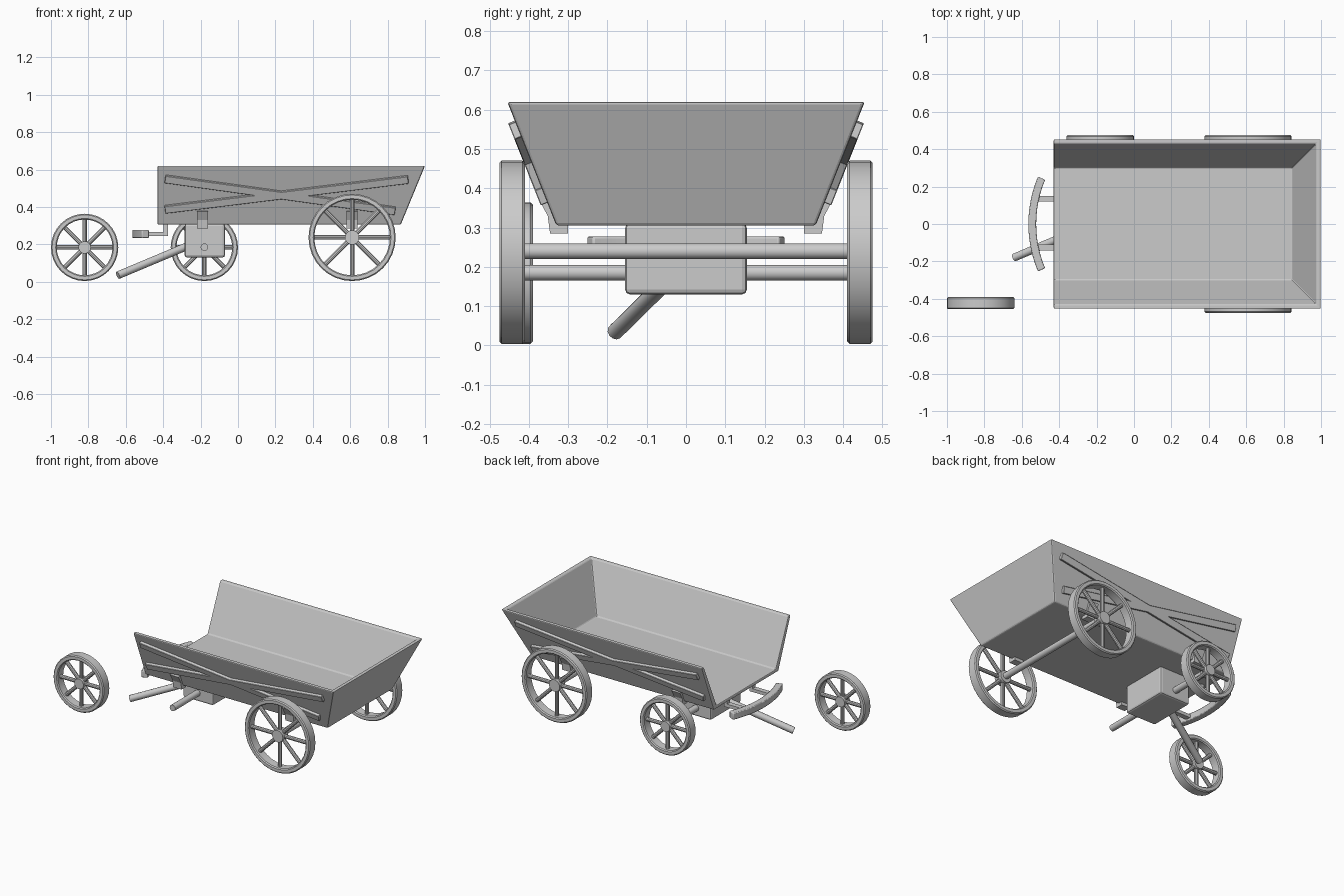
import bpy, bmesh, math
from mathutils import Vector, Matrix

if "Cube" in bpy.data.objects:
    bpy.data.objects.remove(bpy.data.objects["Cube"])


def make(name, verts, faces, bevel=0.0, segs=2):
    me = bpy.data.meshes.new(name)
    bm = bmesh.new()
    vs = [bm.verts.new(v) for v in verts]
    for f in faces:
        bm.faces.new([vs[i] for i in f])
    bmesh.ops.recalc_face_normals(bm, faces=bm.faces[:])
    bm.to_mesh(me)
    bm.free()
    ob = bpy.data.objects.new(name, me)
    bpy.context.collection.objects.link(ob)
    if bevel:
        m = ob.modifiers.new("bevel", 'BEVEL')
        m.width, m.segments = bevel, segs
    return ob


def smooth(ob):
    bpy.ops.object.select_all(action='DESELECT')
    bpy.context.view_layer.objects.active = ob
    ob.select_set(True)
    bpy.ops.object.shade_smooth_by_angle(angle=math.radians(35))


BOX = [(0, 1, 3, 2), (4, 6, 7, 5), (0, 4, 5, 1), (2, 3, 7, 6), (0, 2, 6, 4), (1, 5, 7, 3)]


def box(name, lo, hi, bevel=0.006):
    return make(name, [(x, y, z) for x in (lo[0], hi[0]) for y in (lo[1], hi[1])
                       for z in (lo[2], hi[2])], BOX, bevel)


def rod(name, a, b, r, n=16, bevel=0.0):
    a, b = Vector(a), Vector(b)
    q = (b - a).to_track_quat('Z', 'Y')
    ring = [q @ Vector((r * math.cos(2 * math.pi * i / n), r * math.sin(2 * math.pi * i / n), 0))
            for i in range(n)]
    faces = [(i, (i + 1) % n, n + (i + 1) % n, n + i) for i in range(n)]
    faces += [tuple(range(n)), tuple(range(n, 2 * n))]
    ob = make(name, [a + p for p in ring] + [b + p for p in ring], faces)
    smooth(ob)
    return ob


def extrude(name, profile, to3d, lo, hi, bevel=0.0):
    n = len(profile)
    verts = [to3d(p, w) for w in (lo, hi) for p in profile]
    faces = [(i, (i + 1) % n, n + (i + 1) % n, n + i) for i in range(n)]
    return make(name, verts, faces + [tuple(range(n)), tuple(range(n, 2 * n))], bevel)


def wheel(name, x, y, r):
    # rim: chamfered rectangle turned around the axle
    w, t, c, n = 0.0325, 0.031, 0.006, 32
    prof = [(r - t, -w + c), (r - t + c, -w), (r - c, -w), (r, -w + c),
            (r, w - c), (r - c, w), (r - t + c, w), (r - t, w - c)]
    k = len(prof)
    verts = [(x + p * math.cos(2 * math.pi * i / n), y + h, r + 0.004 + p * math.sin(2 * math.pi * i / n))
             for i in range(n) for p, h in prof]
    faces = [(i * k + j, i * k + (j + 1) % k, (i + 1) % n * k + (j + 1) % k, (i + 1) % n * k + j)
             for i in range(n) for j in range(k)]
    smooth(make(name + "_rim", verts, faces))
    z = r + 0.004
    hub = r * 0.1 + 0.015
    rod(name + "_hub", (x, y - 0.027, z), (x, y + 0.027, z), hub, 20)
    for i in range(8):
        d = Vector((math.cos(i * math.pi / 4), 0, math.sin(i * math.pi / 4)))
        c0 = Vector((x, y, z))
        rod(name + "_spoke", c0 + d * hub * 0.7, c0 + d * (r - t * 0.6), 0.0125, 10)


# wheels, one of them lying off the cart
wheel("rear_wheel_near", 0.61, -0.4425, 0.233)
wheel("rear_wheel_far", 0.61, 0.4425, 0.233)
wheel("front_wheel_far", -0.18, 0.4425, 0.18)
wheel("loose_wheel", -0.82, -0.4225, 0.18)

# axles and front axle block
rod("rear_axle", (0.61, -0.43, 0.24), (0.61, 0.43, 0.24), 0.02)
rod("front_axle", (-0.18, -0.41, 0.185), (-0.18, 0.43, 0.185), 0.02)
box("axle_block", (-0.285, -0.155, 0.13), (-0.07, 0.155, 0.31), 0.012)

# open-fronted tub: front and tail cross-sections joined into one shell
XF = -0.43
sec = [(-0.33, 0.305), (-0.455, 0.62), (-0.43, 0.62), (-0.30, 0.325),
       (0.30, 0.325), (0.43, 0.62), (0.455, 0.62), (0.33, 0.305)]
tail_x = [0.87, 1.0, 0.975, 0.845, 0.845, 0.975, 1.0, 0.87]
verts = [(XF, y, z) for y, z in sec] + [(x, y, z) for x, (y, z) in zip(tail_x, sec)]
faces = [(0, 1, 2, 3), (0, 3, 4, 7), (4, 5, 6, 7)]
faces += [(i, (i + 1) % 8, 8 + (i + 1) % 8, 8 + i) for i in range(8)]
faces += [(8, 9, 14, 15), (9, 10, 13, 14), (10, 11, 12, 13)]
make("tub", verts, faces, 0.007)


# crossed boards and bent brackets on both sides
def wall(x, z, s):
    return Vector((x, s * (0.33 + 0.397 * (z - 0.305)), z))


bracket = [(0.355, 0.38), (0.377, 0.376), (0.352, 0.33), (0.346, 0.285),
           (0.30, 0.285), (0.30, 0.308), (0.326, 0.308)]
for s in (-1, 1):
    out = Vector((0, s, -0.397)).normalized()
    for (x0, z0), (x1, z1) in (((-0.39, 0.553), (0.84, 0.382)), ((-0.39, 0.39), (0.91, 0.55))):
        a, b = wall(x0, z0, s), wall(x1, z1, s)
        side = (b - a).cross(out).normalized() * 0.021
        make("cross_board", [p + e * side + out * h for p in (a, b) for e in (-1, 1)
                             for h in (-0.005, 0.018)], BOX, 0.002, 1)
    for x in (-0.19, 0.61):
        extrude("bracket", bracket, lambda p, w: (w, s * p[0], p[1]), x - 0.03, x + 0.03)

# curved footboard on two bent arms
R, N = 0.65, 12
angs = [(-0.40 + 0.80 * i / N) for i in range(N + 1)]
arc = [(-0.565 + R - r * math.cos(a), r * math.sin(a))
       for r, seq in ((R, angs), (R - 0.042, angs[::-1])) for a in seq]
foot = extrude("footboard", arc, lambda p, w: (p[0], p[1], w), 0.233, 0.277)
b = foot.modifiers.new("bevel", 'BEVEL')
b.width, b.segments, b.limit_method, b.angle_limit = 0.005, 2, 'ANGLE', math.radians(40)
smooth(foot)
arm = [(-0.53, 0.245), (-0.375, 0.245), (-0.375, 0.31), (-0.398, 0.31), (-0.398, 0.266), (-0.53, 0.266)]
for y in (-0.125, 0.135):
    extrude("footboard_arm", arm, lambda p, w: (p[0], w, p[1]), y - 0.016, y + 0.016)

# steering pole dropped to one side
rod("pole", (-0.642, -0.18, 0.035), (-0.22, 0.0, 0.212), 0.021, 12)
